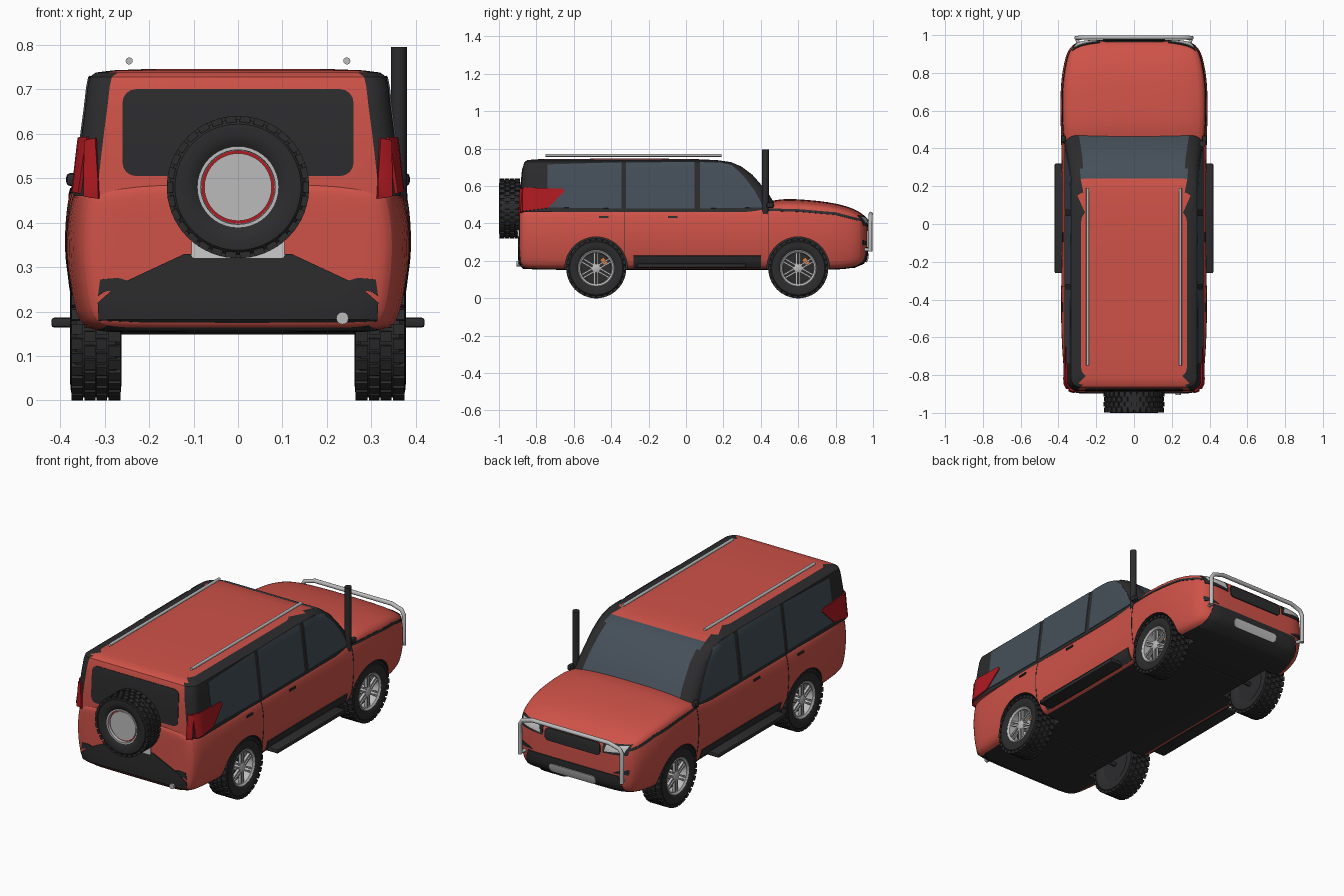
import bpy, bmesh, math
from mathutils import Vector, Matrix
from mathutils.bvhtree import BVHTree

if "Cube" in bpy.data.objects:
    bpy.data.objects.remove(bpy.data.objects["Cube"])


def material(name, r, g, b):
    m = bpy.data.materials.new(name)
    m.diffuse_color = (r, g, b, 1)
    m.use_nodes = True
    m.node_tree.nodes["Principled BSDF"].inputs["Base Color"].default_value = m.diffuse_color
    return m


RED = material("red_paint", .62, .085, .065)
BLACK = material("black_trim", .025, .025, .027)
GLASS = material("tinted_glass", .06, .08, .1)
LAMP = material("tail_red", .42, .01, .015)
SILVER = material("silver", .5, .5, .5)
WHITE = material("white", .85, .85, .85)
ORANGE = material("caliper_orange", .8, .2, .05)


def finish(name, bm, mats, angle=35):
    bmesh.ops.recalc_face_normals(bm, faces=bm.faces)
    me = bpy.data.meshes.new(name)
    bm.to_mesh(me)
    bm.free()
    for m in mats:
        me.materials.append(m)
    ob = bpy.data.objects.new(name, me)
    bpy.context.collection.objects.link(ob)
    smooth(ob, angle)
    return ob


def smooth(ob, angle=35):
    bpy.ops.object.select_all(action='DESELECT')
    ob.select_set(True)
    bpy.context.view_layer.objects.active = ob
    bpy.ops.object.shade_smooth_by_angle(angle=math.radians(angle))


def apply_mods(ob):
    dg = bpy.context.evaluated_depsgraph_get()
    me = bpy.data.meshes.new_from_object(ob.evaluated_get(dg))
    ob.modifiers.clear()
    ob.data = me


def loft(bm, rings, caps=True):
    rows = [[bm.verts.new(p) for p in r] for r in rings]
    n = len(rows[0])
    for a, b in zip(rows, rows[1:]):
        for i in range(n):
            bm.faces.new((a[i], a[(i + 1) % n], b[(i + 1) % n], b[i]))
    if caps:
        bm.faces.new(rows[0])
        bm.faces.new(rows[-1])


def lathe(bm, prof, n=40, mi=0):
    """Revolve (x, r) points around the x axis."""
    old = len(bm.faces)
    loft(bm, [[(x, r * math.cos(k * math.tau / n), r * math.sin(k * math.tau / n))
               for k in range(n)] for x, r in prof])
    bm.faces.ensure_lookup_table()
    for f in bm.faces[old:]:
        f.material_index = mi


def block(bm, c, size, rot=Matrix(), mi=0):
    m = rot @ Matrix.Translation(c) @ Matrix.Diagonal((*size, 1))
    for v in bmesh.ops.create_cube(bm, size=1, matrix=m)["verts"]:
        for f in v.link_faces:
            f.material_index = mi


def box(name, c, size, mat, bevel=.006):
    bm = bmesh.new()
    block(bm, c, size)
    bmesh.ops.bevel(bm, geom=bm.edges[:], offset=bevel, segments=2, affect='EDGES', profile=.5)
    return finish(name, bm, [mat])


def tube(name, pts, r, mat):
    cu = bpy.data.curves.new(name, 'CURVE')
    cu.dimensions = '3D'
    cu.bevel_depth, cu.bevel_resolution, cu.use_fill_caps = r, 4, True
    sp = cu.splines.new('POLY')
    sp.points.add(len(pts) - 1)
    for p, co in zip(sp.points, pts):
        p.co = (*co, 1)
    tmp = bpy.data.objects.new(name + "_path", cu)
    bpy.context.collection.objects.link(tmp)
    dg = bpy.context.evaluated_depsgraph_get()
    bm = bmesh.new()
    bm.from_mesh(bpy.data.meshes.new_from_object(tmp.evaluated_get(dg)))
    bpy.data.objects.remove(tmp)
    return finish(name, bm, [mat], 50)


# Lower body: lofted cross-sections (y, half width, bottom, top)
stations = [(-.893, .2, .25, .42), (-.893, .31, .185, .475), (-.884, .35, .16, .497), (-.82, .372, .152, .5),
            (-.5, .391, .152, .5), (-.2, .382, .152, .5), (.2, .382, .152, .5), (.4, .385, .152, .505),
            (.5, .388, .152, .535), (.62, .391, .152, .53), (.76, .388, .152, .517), (.87, .368, .156, .492),
            (.935, .345, .175, .46), (.968, .29, .2, .43), (.97, .2, .25, .4)]
rings = []
for y, w, b, t in stations:
    h = t - b
    half = [(.6, b), (.88, b + .002), (.955, b + .03), (1, b + .42 * h), (1, b + .66 * h),
            (.97, t - .13 * h), (.93, t - .06 * h), (.65, t - .01 * h)]
    right = [(w * fx, y, z) for fx, z in half]
    rings.append([(0, y, b)] + right + [(0, y, t)] + [(-x, yy, z) for x, yy, z in reversed(right)])
bm = bmesh.new()
loft(bm, rings)
bm.normal_update()
bmesh.ops.recalc_face_normals(bm, faces=bm.faces)
for f in bm.faces:
    f.material_index = 1 if f.normal.z < -.8 else 0
body = finish("lower_body", bm, [RED, BLACK])
body.modifiers.new("round", 'SUBSURF').levels = 2
apply_mods(body)

# Cabin: stacked rounded outlines (z, rear y, front y, half width)
levels = [(.46, -.885, .5, .368), (.55, -.883, .447, .358), (.6, -.881, .408, .352), (.66, -.877, .355, .344),
          (.705, -.871, .295, .339), (.728, -.864, .24, .334), (.738, -.85, .17, .32),
          (.743, -.81, .08, .28), (.746, -.5, -.1, .2)]
bm = bmesh.new()
rings = []
for z, r, f, w in levels:
    ring = []
    for sx, sy, a0, rad in ((1, 1, 0, .07), (-1, 1, 90, .07), (-1, -1, 180, .05), (1, -1, 270, .05)):
        cx, cy = sx * (w - rad), (f if sy > 0 else r) - sy * rad
        for k in range(7):
            a = math.radians(a0 + 15 * k)
            ring.append((cx + rad * math.cos(a), cy + rad * math.sin(a), z))
    rings.append(ring)
loft(bm, rings)
bmesh.ops.recalc_face_normals(bm, faces=bm.faces)
for f in bm.faces:
    c = f.calc_center_median()
    if abs(c.x) > .28:
        f.material_index = 1
    elif f.normal.y > .3 and c.z < .72:
        f.material_index = 2
cabin = finish("cabin", bm, [RED, BLACK, GLASS])

# Surface lookup used to wrap trim panels onto the shell
both = bmesh.new()
both.from_mesh(body.data)
both.from_mesh(cabin.data)
shell = BVHTree.FromBMesh(both)


def panel(name, pts, axis, s, mat, t=.003):
    """Project a flat (across, z) outline onto the shell from side s of the axis."""
    bm = bmesh.new()
    place = (lambda a, z: Vector((s * 2, a, z))) if axis == 'X' else (lambda a, z: Vector((a, s * 2, z)))
    bm.faces.new([bm.verts.new(place(*p)) for p in pts])
    for i, no in ((0, place(1, 0) - place(0, 0)), (1, Vector((0, 0, 1)))):
        lo, hi = min(p[i] for p in pts), max(p[i] for p in pts)
        n = int((hi - lo) / .025) + 1
        for k in range(1, n):
            v = lo + (hi - lo) * k / n
            bmesh.ops.bisect_plane(bm, geom=bm.verts[:] + bm.edges[:] + bm.faces[:],
                                   plane_co=place(v, v), plane_no=no)
    ray = Vector((-s, 0, 0)) if axis == 'X' else Vector((0, -s, 0))
    for v in bm.verts:
        hit = shell.ray_cast(v.co, ray)
        if hit[0] is None:
            hit = shell.find_nearest(v.co + ray * 1.2)
        v.co = hit[0]
    ob = finish(name, bm, [mat])
    m = ob.modifiers.new("thick", 'SOLIDIFY')
    m.thickness, m.offset = 2 * t, 0
    apply_mods(ob)
    smooth(ob)
    return ob


def rrect(x0, x1, z0, z1, r):
    return [(cx + r * math.cos(math.radians(a + 22.5 * k)), cz + r * math.sin(math.radians(a + 22.5 * k)))
            for cx, cz, a in ((x1 - r, z1 - r, 0), (x0 + r, z1 - r, 90), (x0 + r, z0 + r, 180), (x1 - r, z0 + r, 270))
            for k in range(5)]


# Side trim: windows, tail lights, seams, handles, fender line
for s in (1, -1):
    panel("rear_side_window", [(-.74, .485), (-.345, .48), (-.345, .727), (-.74, .715)], 'X', s, GLASS)
    panel("rear_door_window", [(-.32, .48), (.045, .48), (.045, .73), (-.32, .728)], 'X', s, GLASS)
    panel("front_door_window", [(.075, .48), (.415, .485), (.37, .57), (.31, .65), (.245, .71), (.18, .725),
                                (.075, .73)], 'X', s, GLASS)
    panel("tail_light_side", [(-.87, .465), (-.74, .482), (-.65, .57), (-.66, .585), (-.87, .592)], 'X', s, LAMP, .008)
    panel("tail_light_rear", [(s * .312, .455), (s * .345, .46), (s * .34, .585), (s * .318, .59)], 'Y', -1, LAMP, .01)
    for y in (-.33, .44):
        panel("door_seam", [(y - .002, .23), (y + .002, .23), (y + .002, .475), (y - .002, .475)], 'X', s, BLACK, .0015)
    for y in (-.44, -.07):
        panel("door_handle", [(y - .025, .428), (y + .025, .428), (y + .025, .438), (y - .025, .438)], 'X', s, BLACK, .006)
    panel("fender_line", [(.42, .468), (.6, .462), (.8, .445), (.94, .41), (.94, .422), (.8, .459), (.6, .476),
                          (.42, .48)], 'X', s, BLACK, .002)
    panel("door_sill", [(-.28, .165), (.4, .165), (.4, .228), (-.28, .228)], 'X', s, BLACK, .005)
    panel("headlight", [(s * .19, .39), (s * .3, .405), (s * .315, .435), (s * .2, .425)], 'Y', 1, WHITE, .006)
    panel("headlight_surround", [(s * .18, .38), (s * .315, .39), (s * .325, .442), (s * .18, .432)], 'Y', 1, BLACK, .004)
    panel("fog_light_recess", [(s * .24, .285), (s * .32, .285), (s * .325, .312), (s * .27, .3)], 'Y', 1, BLACK)
    panel("rear_reflector", [(s * .2, .255), (s * .3, .245), (s * .315, .235), (s * .31, .272), (s * .27, .276)],
          'Y', -1, BLACK)

# Front and rear trim
panel("grille", rrect(-.165, .165, .36, .425, .02), 'Y', 1, BLACK, .006)
panel("front_bumper_intake", [(-.3, .165), (.3, .165), (.27, .275), (-.27, .275)], 'Y', 1, BLACK, .004)
panel("skid_plate", rrect(-.14, .14, .195, .24, .02), 'Y', 1, SILVER, .009)
panel("rear_window", rrect(-.26, .26, .505, .7, .03), 'Y', -1, GLASS).data.materials[0] = BLACK
panel("rear_bumper", [(-.31, .16), (.31, .16), (.315, .22), (.27, .26), (.12, .33), (-.12, .33), (-.27, .26),
                      (-.315, .22)], 'Y', -1, BLACK, .005)
panel("number_plate", rrect(-.105, .105, .32, .37, .008), 'Y', -1, WHITE, .007)

# Wheel arches cut into the body
for y in (-.48, .6):
    for s in (1, -1):
        bm = bmesh.new()
        lathe(bm, [(.235, .168), (.5, .168)], 48, 1)
        bmesh.ops.transform(bm, matrix=Matrix.Translation((0, y, .16)) @ Matrix.Diagonal((s, 1, 1, 1)), verts=bm.verts)
        cutter = finish("arch_cutter", bm, [RED, BLACK])
        cutter.hide_render = True
        m = body.modifiers.new("arch", 'BOOLEAN')
        m.operation, m.solver, m.object = 'DIFFERENCE', 'EXACT', cutter
        apply_mods(body)
        bpy.data.objects.remove(cutter)
smooth(body)

# Tyre with tread blocks
bm = bmesh.new()
lathe(bm, [(-.045, .09), (-.052, .1), (-.058, .12), (-.056, .142), (-.044, .153), (.044, .153), (.056, .142),
           (.058, .12), (.052, .1), (.045, .09), (.0, .088)], 48)
for k in range(30):
    for x, w, sh in ((-.042, .026, 0), (-.013, .024, .5), (.013, .024, 0), (.042, .026, .5)):
        block(bm, (x, 0, .153), (w, .024, .014), Matrix.Rotation((k + sh) * math.tau / 30, 4, 'X'))
tyre = finish("tyre", bm, [BLACK])
# Road rim: outer ring, hub, six split spokes, brake disc and caliper
bm = bmesh.new()
lathe(bm, [(-.04, .088), (.04, .088), (.05, .1), (.053, .094), (.046, .084), (-.02, .08), (-.02, .01)], 40)
lathe(bm, [(-.02, .024), (.042, .024), (.046, .016)], 20)
for k in range(6):
    for off in (-.009, .009):
        block(bm, (.036, off, .052), (.014, .009, .07), Matrix.Rotation(k * math.tau / 6, 4, 'X'))
lathe(bm, [(-.015, .06), (0, .06)], 32)
block(bm, (.005, 0, .055), (.02, .045, .025), Matrix.Rotation(-.9, 4, 'X'), 1)
rim = finish("rim", bm, [SILVER, ORANGE])
# Spare rim: dished cover with red ring
bm = bmesh.new()
lathe(bm, [(-.04, .09), (.04, .09), (.052, .092), (.052, .084), (.034, .083)], 40)
lathe(bm, [(.03, .082), (.037, .082), (.037, .078)], 40, 1)
lathe(bm, [(.03, .076), (.042, .076)], 40)
spare_rim = finish("spare_rim", bm, [SILVER, LAMP])
spare_rim.matrix_world = Matrix.Translation((0, -.942, .48)) @ Matrix.Rotation(-math.pi / 2, 4, 'Z')
for src, name in ((tyre, "tyre"), (rim, "rim")):
    for y in (-.48, .6):
        for s in (1, -1):
            ob = bpy.data.objects.new(f"{name}_wheel", src.data)
            bpy.context.collection.objects.link(ob)
            ob.matrix_world = Matrix.Translation((s * .32, y, .16)) @ Matrix.Rotation(0 if s > 0 else math.pi, 4, 'Z')
tyre.name = "spare_tyre"
tyre.matrix_world = spare_rim.matrix_world.copy()
bpy.data.objects.remove(rim)

# Add-ons: axles, running boards, mirror stubs, roof rails, snorkel, exhaust, bull bar
for y in (-.48, .6):
    tube("axle", [(-.3, y, .16), (.3, y, .16)], .012, BLACK)
for s in (1, -1):
    box("running_board", (s * .365, .03, .175), (.11, .58, .022), BLACK)
    box("mirror_stub", (s * .374, .45, .497), (.026, .04, .03), BLACK, .01)
    tube("roof_rail", [(s * .245, -.75, .764), (s * .245, .19, .764)], .008, SILVER)
tube("snorkel", [(.362, .425, .45), (.362, .425, .795)], .018, BLACK)
tube("exhaust_tip", [(.235, -.78, .185), (.235, -.905, .185)], .014, SILVER)
side = [(.305, .985, .25), (.305, .985, .41), (.29, .986, .435), (.23, .988, .452)]
tube("bull_bar", side + [(-x, y, z) for x, y, z in reversed(side)], .011, SILVER)
for s in (1, -1):
    tube("bull_bar_mount", [(s * .305, .985, .26), (s * .28, .92, .26)], .009, SILVER)
